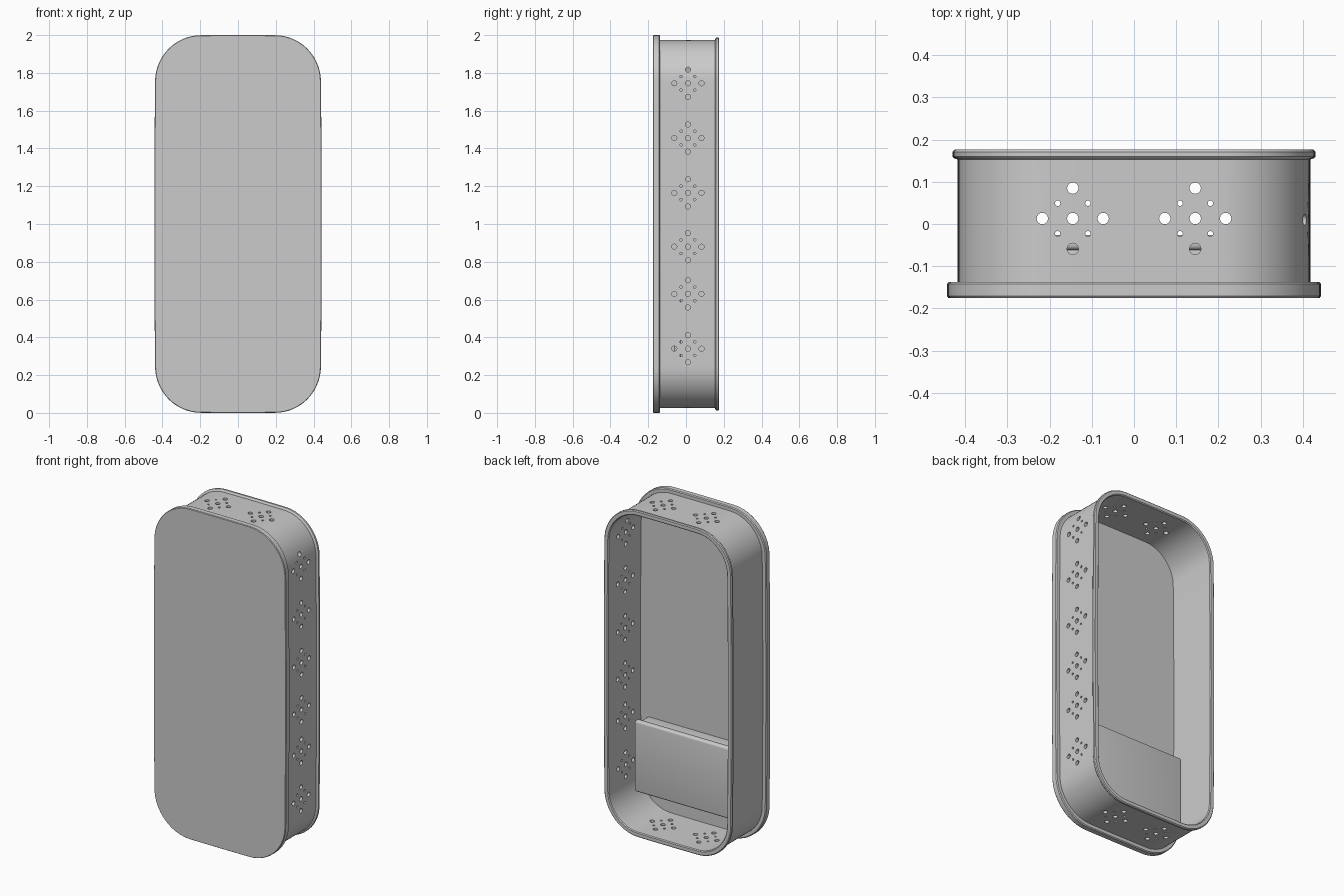
import bpy, bmesh, math
from mathutils import Matrix, Vector

if "Cube" in bpy.data.objects:
    bpy.data.objects.remove(bpy.data.objects["Cube"], do_unlink=True)

grey = bpy.data.materials.new("plain_grey")
grey.use_nodes = True
COLOUR = (0.6, 0.6, 0.6, 1)
grey.diffuse_color = COLOUR
grey.node_tree.nodes["Principled BSDF"].inputs["Base Color"].default_value = COLOUR


def finish(name, bm):
    """Turn a bmesh into a grey object with smooth shading and sharp edges."""
    bmesh.ops.recalc_face_normals(bm, faces=bm.faces)
    mesh = bpy.data.meshes.new(name)
    bm.to_mesh(mesh)
    bm.free()
    ob = bpy.data.objects.new(name, mesh)
    bpy.context.collection.objects.link(ob)
    mesh.materials.append(grey)
    return ob


def smooth(ob):
    bpy.ops.object.select_all(action='DESELECT')
    ob.select_set(True)
    bpy.context.view_layer.objects.active = ob
    bpy.ops.object.shade_smooth_by_angle(angle=math.radians(35))


def outline(inset):
    """Rounded rectangle in x and z, its sides bowed out very slightly."""
    a, b, r, bow = 0.443 - inset, 1 - inset, 0.24 - inset, 0.007
    pts = []
    for k, (sx, sz) in enumerate([(1, 1), (-1, 1), (-1, -1), (1, -1)]):
        for i in range(17):
            t = math.radians(90 * k + 90 * i / 16)
            pts.append((sx * (a - r) + r * math.cos(t), sz * (b - r) + r * math.sin(t)))
        # intermediate points along the straight side that follows
        x0, z0 = pts[-1]
        for i in range(1, 8):
            f = i / 8
            if k % 2 == 0:
                pts.append((x0 * (1 - 2 * f), z0))
            else:
                pts.append((x0, z0 * (1 - 2 * f)))
    return [(x * (1 - bow / a * (z / b) ** 2), 1 + (z * (1 - bow / 2 * (x / a) ** 2)))
            for x, z in pts]


def sweep(name, profile, closed):
    """Carry a profile of (inset, y) points round the outline."""
    bm = bmesh.new()
    rings = [[bm.verts.new((x, y, z)) for x, z in outline(d)] for d, y in profile]
    n = len(rings[0])
    pairs = list(zip(rings, rings[1:])) + ([(rings[-1], rings[0])] if closed else [])
    for p, q in pairs:
        for i in range(n):
            j = (i + 1) % n
            bm.faces.new((p[i], p[j], q[j], q[i]))
    if not closed:
        bm.faces.new(rings[0])
        bm.faces.new(rings[-1])
    return finish(name, bm)


# Front plate, wider than the wall behind it
plate = sweep("front_plate", [(0.003, -0.175), (0, -0.171), (0, -0.142), (0.005, -0.137)], False)

# Surrounding wall with a raised rim round the open back
wall = sweep("side_wall", [(0.025, -0.14), (0.025, 0.153), (0.016, 0.156), (0.013, 0.160),
                           (0.013, 0.171), (0.018, 0.176), (0.038, 0.176), (0.043, 0.171),
                           (0.043, -0.14)], True)

# Vent holes: a cross of five large holes with four small ones between
PATTERN = [(0, 0, 0.0135)]
for s in (-1, 1):
    PATTERN += [(s * 0.072, 0, 0.0135), (0, s * 0.072, 0.0135),
                (s * 0.036, 0.036, 0.0065), (s * 0.036, -0.036, 0.0065)]


def add_vents(bm, centre, axis):
    turn = Matrix.Rotation(math.pi / 2, 4, 'Y') if axis == 'x' else Matrix()
    for u, v, r in PATTERN:
        shift = Vector((0, u, v)) if axis == 'x' else Vector((u, v, 0))
        bmesh.ops.create_cone(bm, cap_ends=True, segments=16, radius1=r, radius2=r, depth=0.12,
                              matrix=Matrix.Translation(Vector(centre) + shift) @ turn)


bm = bmesh.new()
for z in (0.34, 0.63, 0.88, 1.165, 1.455, 1.745):
    add_vents(bm, (0.41, 0.01, z), 'x')
for x in (-0.145, 0.145):
    for z in (0.03, 1.97):
        add_vents(bm, (x, 0.013, z), 'z')
cutter = finish("vent_cutter", bm)
cutter.hide_render = True
cut = wall.modifiers.new("vents", 'BOOLEAN')
cut.operation, cut.solver, cut.object = 'DIFFERENCE', 'EXACT', cutter
bpy.context.view_layer.objects.active = wall
bpy.ops.object.modifier_apply(modifier=cut.name)
bpy.data.objects.remove(cutter, do_unlink=True)


def rounded_box(name, lo, hi, radius):
    bm = bmesh.new()
    bmesh.ops.create_cube(bm, size=1)
    for v in bm.verts:
        v.co = [(l + h) / 2 + c * (h - l) for l, h, c in zip(lo, hi, v.co)]
    bmesh.ops.bevel(bm, geom=bm.edges[:], offset=radius, segments=4, profile=0.5,
                    affect='EDGES')
    return finish(name, bm)


# Inner pocket: a body fixed to the plate and a slightly wider cover
body = rounded_box("pocket_body", (-0.35, -0.145, 0.185), (0.35, -0.055, 0.585), 0.006)
cover = rounded_box("pocket_cover", (-0.365, -0.062, 0.17), (0.365, -0.026, 0.60), 0.013)

for ob in (plate, wall, body, cover):
    smooth(ob)
